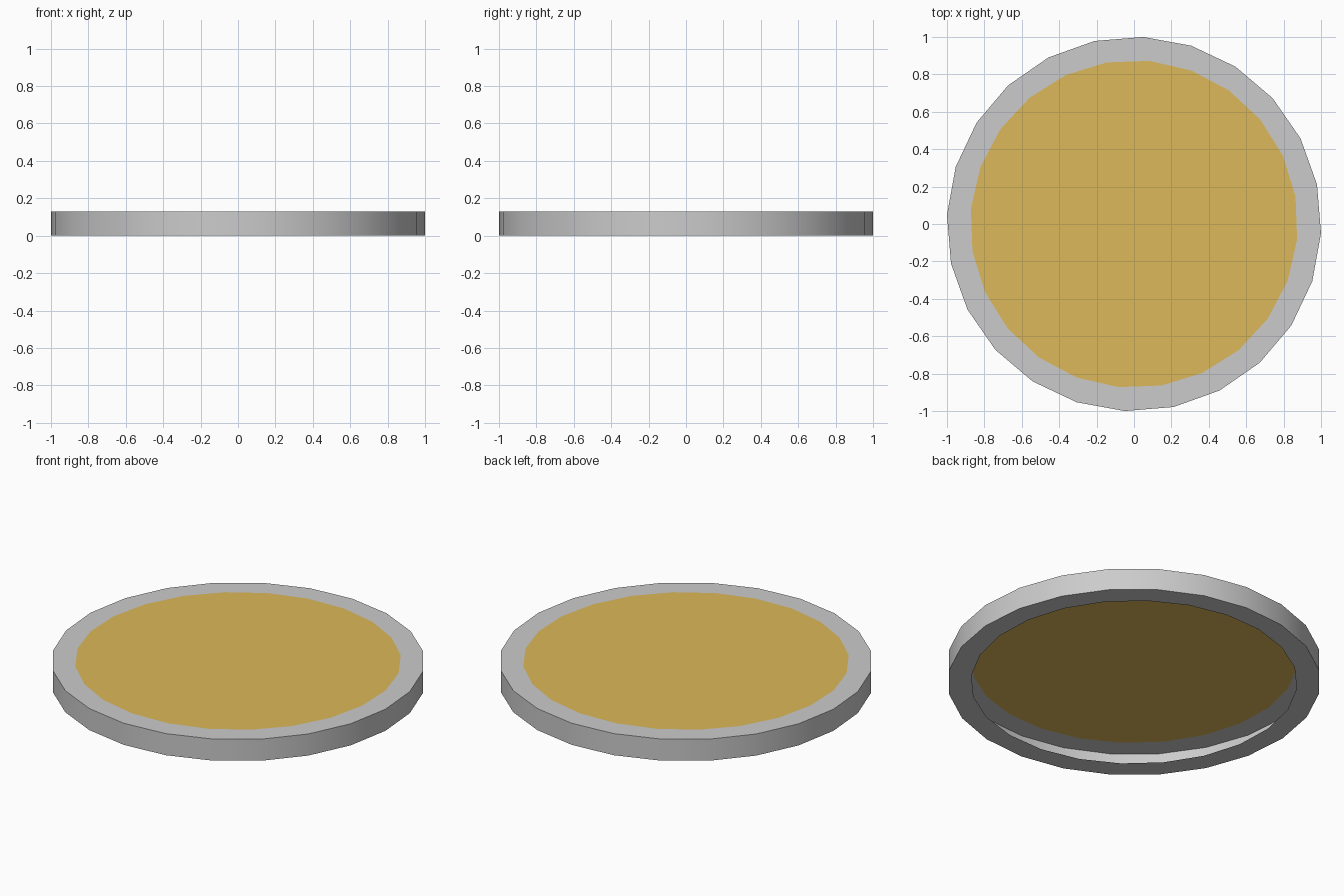
import bpy
import bmesh
import math

if "Cube" in bpy.data.objects:
    bpy.data.objects.remove(bpy.data.objects["Cube"])

SIDES = 24
HEIGHT = 0.128
OUTER = (1.001, -2.8)   # radius, turn in degrees
INNER = (0.876, -5.4)


def ring(bm, radius, turn, z):
    angles = [math.radians(turn + 360 * i / SIDES) for i in range(SIDES)]
    return [bm.verts.new((radius * math.cos(a), radius * math.sin(a), z)) for a in angles]


def finish(name, bm):
    mesh = bpy.data.meshes.new(name)
    bm.to_mesh(mesh)
    bm.free()
    obj = bpy.data.objects.new(name, mesh)
    bpy.context.collection.objects.link(obj)
    return obj


# Hollow rim: bottom lip, outer wall and top lip as one strip
bm = bmesh.new()
loops = [ring(bm, *INNER, 0), ring(bm, *OUTER, 0),
         ring(bm, *OUTER, HEIGHT), ring(bm, *INNER, HEIGHT)]
for low, high in zip(loops, loops[1:]):
    for i in range(SIDES):
        j = (i + 1) % SIDES
        bm.faces.new((low[i], low[j], high[j], high[i]))
rim = finish("rim", bm)
bpy.context.view_layer.objects.active = rim
rim.select_set(True)
bpy.ops.object.shade_smooth_by_angle(angle=math.radians(30))

# Gold disc closing the top of the rim
bm = bmesh.new()
bm.faces.new(ring(bm, *INNER, HEIGHT))
disc = finish("top_disc", bm)
gold = bpy.data.materials.new("gold")
gold.diffuse_color = (0.72, 0.48, 0.10, 1)
gold.use_nodes = True
gold.node_tree.nodes["Principled BSDF"].inputs["Base Color"].default_value = gold.diffuse_color
disc.data.materials.append(gold)
